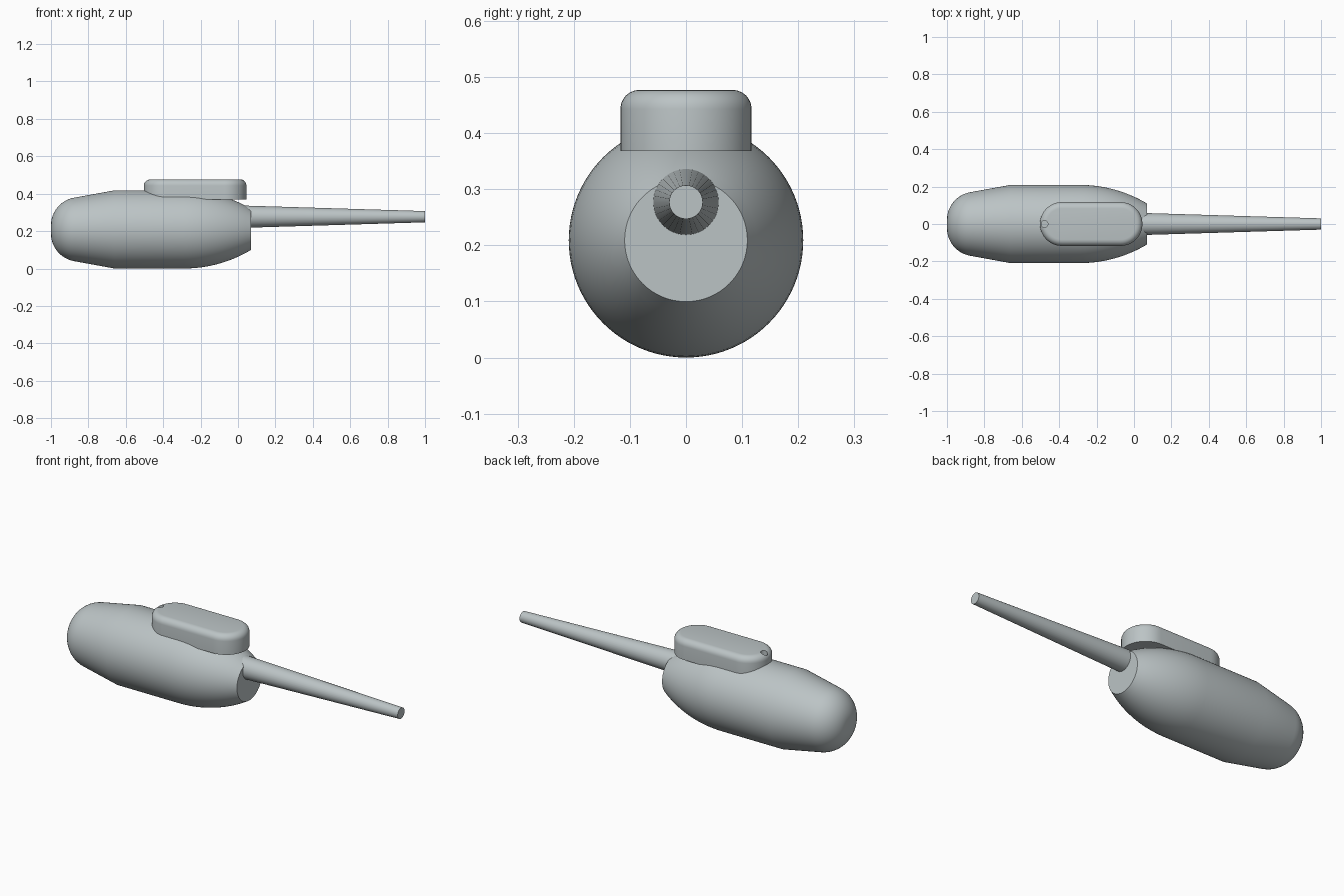
import bpy, bmesh, math
from mathutils import Vector, Matrix

default = bpy.data.objects.get("Cube")
if default:
    bpy.data.objects.remove(default)

grey = bpy.data.materials.new("cool grey")
grey.use_nodes = True
colour = (0.50, 0.55, 0.56, 1)
grey.diffuse_color = colour
grey.node_tree.nodes["Principled BSDF"].inputs["Base Color"].default_value = colour


def finish(name, bm, smooth=True):
    """Turn a bmesh into a named, coloured, smooth object."""
    bmesh.ops.recalc_face_normals(bm, faces=bm.faces)
    mesh = bpy.data.meshes.new(name)
    bm.to_mesh(mesh)
    bm.free()
    obj = bpy.data.objects.new(name, mesh)
    bpy.context.collection.objects.link(obj)
    mesh.materials.append(grey)
    bpy.context.view_layer.objects.active = obj
    if smooth:
        bpy.ops.object.select_all(action="DESELECT")
        obj.select_set(True)
        bpy.ops.object.shade_smooth_by_angle(angle=math.radians(32))
    return obj


def lathe_x(name, profile, height, sides):
    """Revolve (x, radius) points around a horizontal axis, with flat ends."""
    bm = bmesh.new()
    rings = []
    for x, r in profile:
        angles = [2 * math.pi * i / sides for i in range(sides)]
        rings.append([bm.verts.new((x, r * math.sin(a), height + r * math.cos(a)))
                      for a in angles])
    for a, b in zip(rings, rings[1:]):
        for i in range(sides):
            j = (i + 1) % sides
            bm.faces.new((a[i], a[j], b[j], b[i]))
    bm.faces.new(rings[0])
    bm.faces.new(rings[-1])
    return finish(name, bm)


# Body: rounded tail, straight taper, cylinder, curved nose with a flat end
RADIUS = 0.209
profile = []
for i in range(13):
    a = math.radians(80 * i / 12)
    profile.append((-0.85 - 0.15 * math.cos(a), 0.022 + 0.15 * math.sin(a)))
profile += [(-0.66, RADIUS), (-0.29, RADIUS)]
arc = 0.70
for i in range(1, 13):
    dx = 0.36 * i / 12
    profile.append((-0.29 + dx, RADIUS - arc + math.sqrt(arc ** 2 - dx ** 2)))
lathe_x("body", profile, RADIUS, 96)

# Long tapered boom
lathe_x("boom", [(-0.02, 0.061), (1, 0.03)], 0.277, 32)

# Pod on top: extruded stadium with a rounded upper rim
bm = bmesh.new()
half_width, left, right, steps = 0.117, -0.503, 0.045, 24
outline = []
for centre, start in ((right - half_width, -90), (left + half_width, 90)):
    for i in range(steps + 1):
        a = math.radians(start + 180 * i / steps)
        outline.append((centre + half_width * math.cos(a), half_width * math.sin(a)))
base = bm.faces.new([bm.verts.new((x, y, 0.368)) for x, y in outline])
extruded = bmesh.ops.extrude_face_region(bm, geom=[base], use_keep_orig=True)["geom"]
top_verts = [v for v in extruded if isinstance(v, bmesh.types.BMVert)]
bmesh.ops.translate(bm, verts=top_verts, vec=Vector((0, 0, 0.109)))
rim = [e for e in bm.edges if all(v.co.z > 0.4 for v in e.verts)]
bmesh.ops.bevel(bm, geom=rim, offset=0.034, segments=6, profile=0.5, affect="EDGES")
pod = finish("top_pod", bm)

# Small round hole near the tail end of the pod
bm = bmesh.new()
bmesh.ops.create_cone(bm, cap_ends=True, segments=24, radius1=0.018, radius2=0.018,
                      depth=0.1, matrix=Matrix.Translation((-0.478, 0, 0.48)))
cutter = finish("hole_cutter", bm, smooth=False)
cutter.hide_render = True
cutter.hide_set(True)
hole = pod.modifiers.new("hole", "BOOLEAN")
hole.operation = "DIFFERENCE"
hole.solver = "EXACT"
hole.object = cutter
# keep the hole ahead of the smoothing modifier, if there is one
pod.modifiers.move(len(pod.modifiers) - 1, 0)
